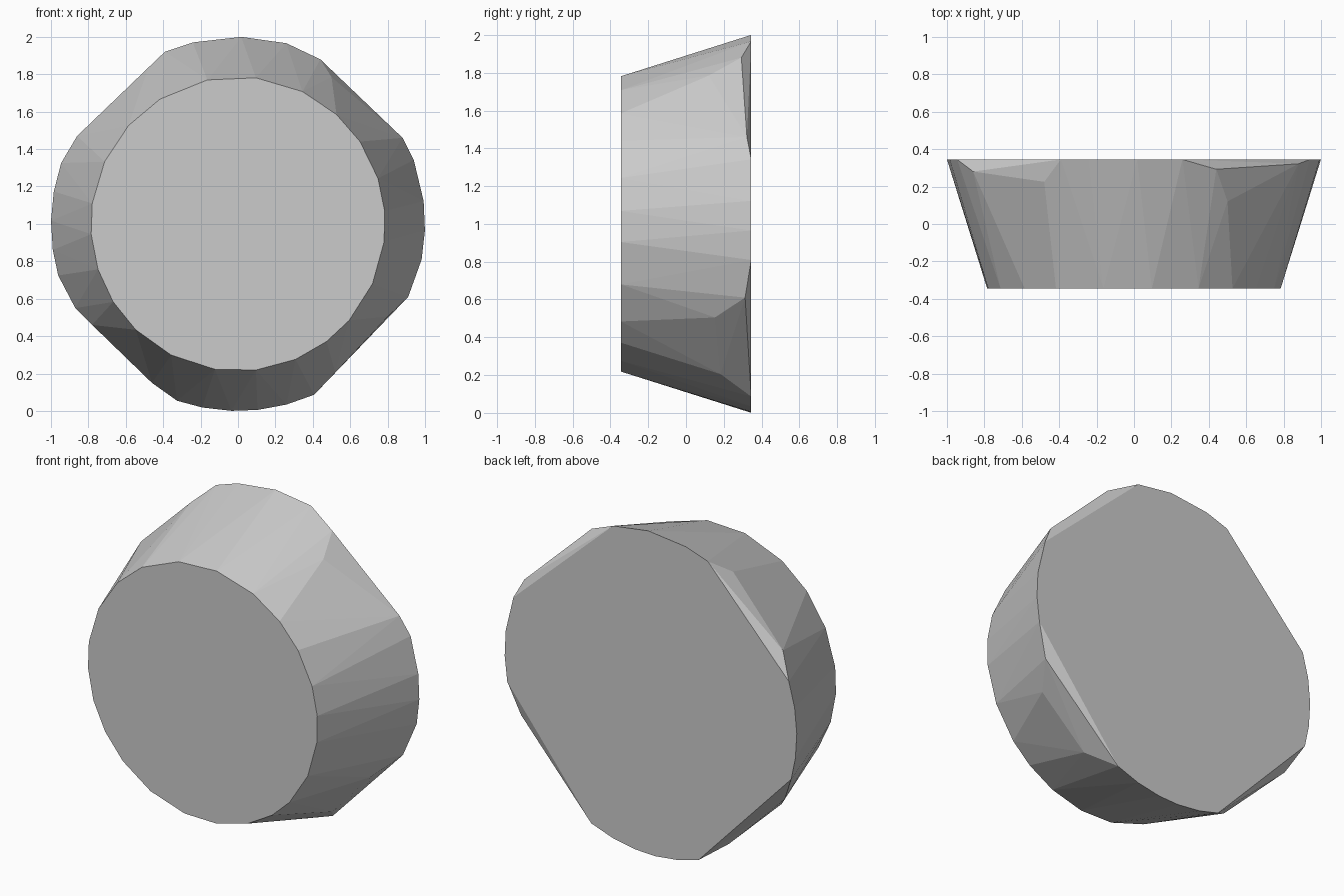
import bpy
import bmesh
from math import cos, sin, radians, hypot

default_cube = bpy.data.objects.get("Cube")
if default_cube:
    bpy.data.objects.remove(default_cube, do_unlink=True)

FRONT_R, BACK_R, HALF_DEPTH = 0.787, 1.0, 0.345


def depth_at(radius):
    """Depth at which the tapered drum has the given radius."""
    share = (radius - FRONT_R) / (BACK_R - FRONT_R)
    return HALF_DEPTH * (2 * share - 1)


def ring(bm, angles, radius):
    """Rim corners at uneven angles around the drum axis."""
    for angle in angles:
        a = radians(angle)
        bm.verts.new((radius * cos(a), depth_at(radius), 1 + radius * sin(a)))


# Angles of the rim corners; the back rim skips its four trimmed shoulders
front_rim = [83, 64, 48, 34, 18, 5, -7, -24, -41, -53, -67, -83, -99,
             -117, -134, -148, -162, -176, 172, 155, 138, 122, 102]
back_rim = [89, 75, 20, 7, -2, -11, -66, -75, -84, -92, -101, -109,
            -164, -172, 179, 170, 161, 113, 104]

# Corners of the shoulder cuts, as offsets across and up from the axis
shoulder_cuts = [(.44, .88), (.88, .46), (.5, .785),
                 (-.86, .47), (-.48, .835),
                 (.91, -.39), (.8, -.495), (.52, -.795),
                 (-.87, -.45), (-.46, -.85), (-.78, -.54)]

# Tapered drum wrapped around all corners
bm = bmesh.new()
ring(bm, front_rim, FRONT_R)
ring(bm, back_rim, BACK_R)
for across, up in shoulder_cuts:
    bm.verts.new((across, depth_at(hypot(across, up)), 1 + up))
bmesh.ops.convex_hull(bm, input=bm.verts[:])

# Merge the flat caps into single faces
bmesh.ops.dissolve_limit(bm, angle_limit=radians(0.5),
                         verts=bm.verts[:], edges=bm.edges[:])
bmesh.ops.recalc_face_normals(bm, faces=bm.faces[:])

mesh = bpy.data.meshes.new("tapered_drum")
bm.to_mesh(mesh)
bm.free()
drum = bpy.data.objects.new("tapered_drum", mesh)
bpy.context.collection.objects.link(drum)

# Plain grey surface
grey = bpy.data.materials.new("plain_grey")
grey.use_nodes = True
colour = (0.6, 0.6, 0.6, 1)
grey.diffuse_color = colour
grey.node_tree.nodes["Principled BSDF"].inputs["Base Color"].default_value = colour
mesh.materials.append(grey)
